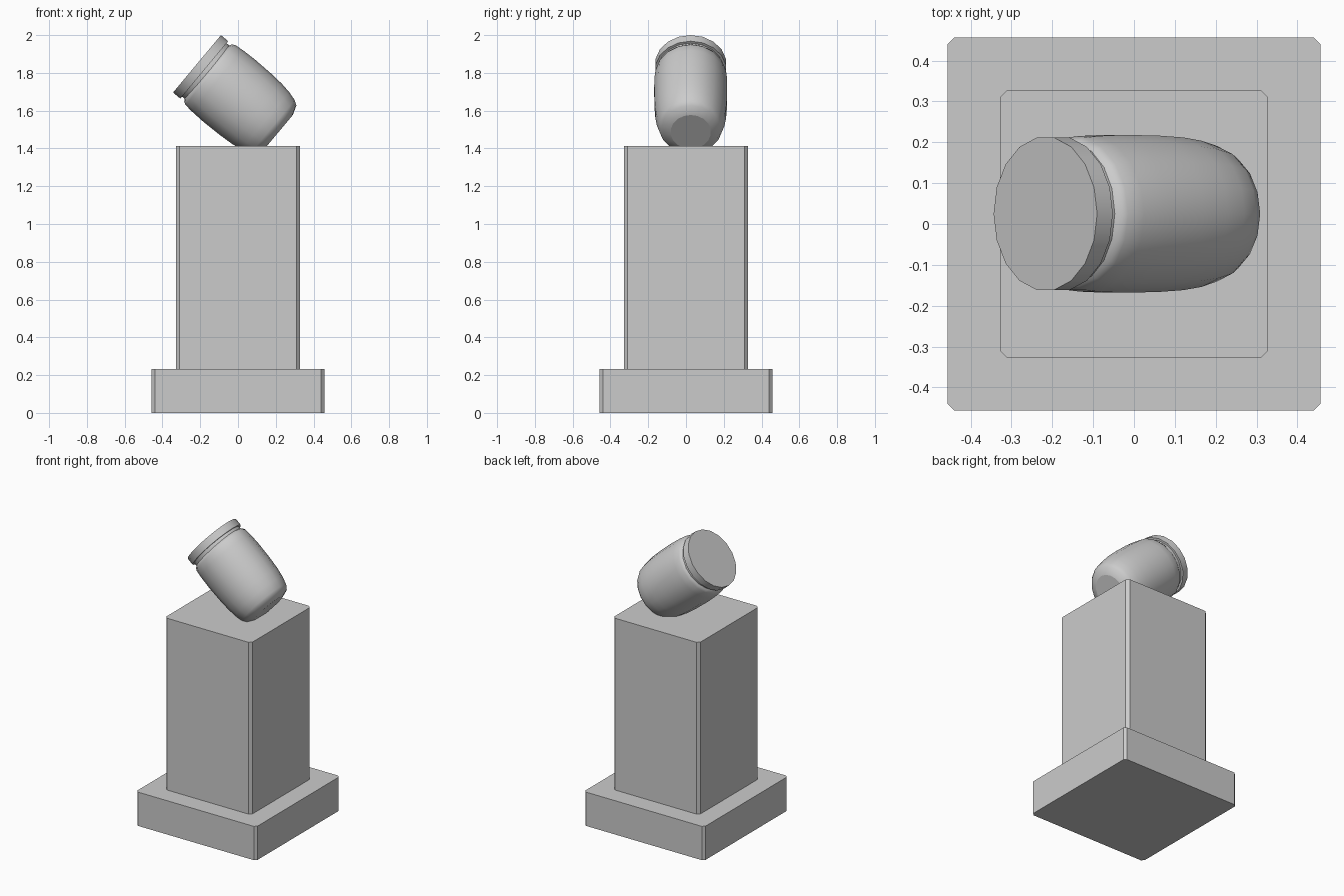
import bpy, bmesh
from math import cos, sin, pi, radians

if "Cube" in bpy.data.objects:
    bpy.data.objects.remove(bpy.data.objects["Cube"])

SIDES = 18
TILT = radians(-50.15)
LID_TOP = (-0.217, 0.025, 1.848)


def chamfered_block(name, half, z0, z1, chamfer):
    """Square block with chamfered vertical corners."""
    a, b = half, half - chamfer
    ring = [(a, -b), (a, b), (b, a), (-b, a), (-a, b), (-a, -b), (-b, -a), (b, -a)]
    bm = bmesh.new()
    face = bm.faces.new([bm.verts.new((x, y, z0)) for x, y in ring])
    ext = bmesh.ops.extrude_face_region(bm, geom=[face], use_keep_orig=True)
    for v in ext["geom"]:
        if isinstance(v, bmesh.types.BMVert):
            v.co.z = z1
    finish(bm, name)


def lathe(name, profile, y_scale):
    """Capped turned solid; profile is (distance below lid top, radius)."""
    bm = bmesh.new()
    rings = []
    for s, r in profile:
        rings.append([bm.verts.new((r * cos(2 * pi * i / SIDES),
                                    r * sin(2 * pi * i / SIDES) * y_scale, -s))
                      for i in range(SIDES)])
    for top, low in zip(rings, rings[1:]):
        for i in range(SIDES):
            j = (i + 1) % SIDES
            bm.faces.new((top[i], low[i], low[j], top[j])).smooth = True
    bm.faces.new(rings[0])
    bm.faces.new(rings[-1][::-1])
    ob = finish(bm, name)
    ob.location = LID_TOP
    ob.rotation_euler = (0, TILT, 0)


def finish(bm, name):
    bmesh.ops.recalc_face_normals(bm, faces=bm.faces)
    me = bpy.data.meshes.new(name)
    bm.to_mesh(me)
    bm.free()
    ob = bpy.data.objects.new(name, me)
    bpy.context.collection.objects.link(ob)
    return ob


# Pedestal
chamfered_block("pedestal_base", 0.457, 0.0, 0.232, 0.017)
chamfered_block("pedestal_column", 0.328, 0.232, 1.412, 0.018)

# Tilted jar
lathe("jar_lid", [(0, 0.198), (0.05, 0.198)], 0.955)
lathe("jar_neck", [(0.05, 0.184), (0.08, 0.184)], 0.955)
lathe("jar_body", [(0.068, 0.184), (0.077, 0.198), (0.092, 0.206), (0.14, 0.211),
                   (0.22, 0.214), (0.33, 0.212), (0.41, 0.207), (0.47, 0.198),
                   (0.52, 0.184), (0.545, 0.168), (0.563, 0.117)], 0.917)
